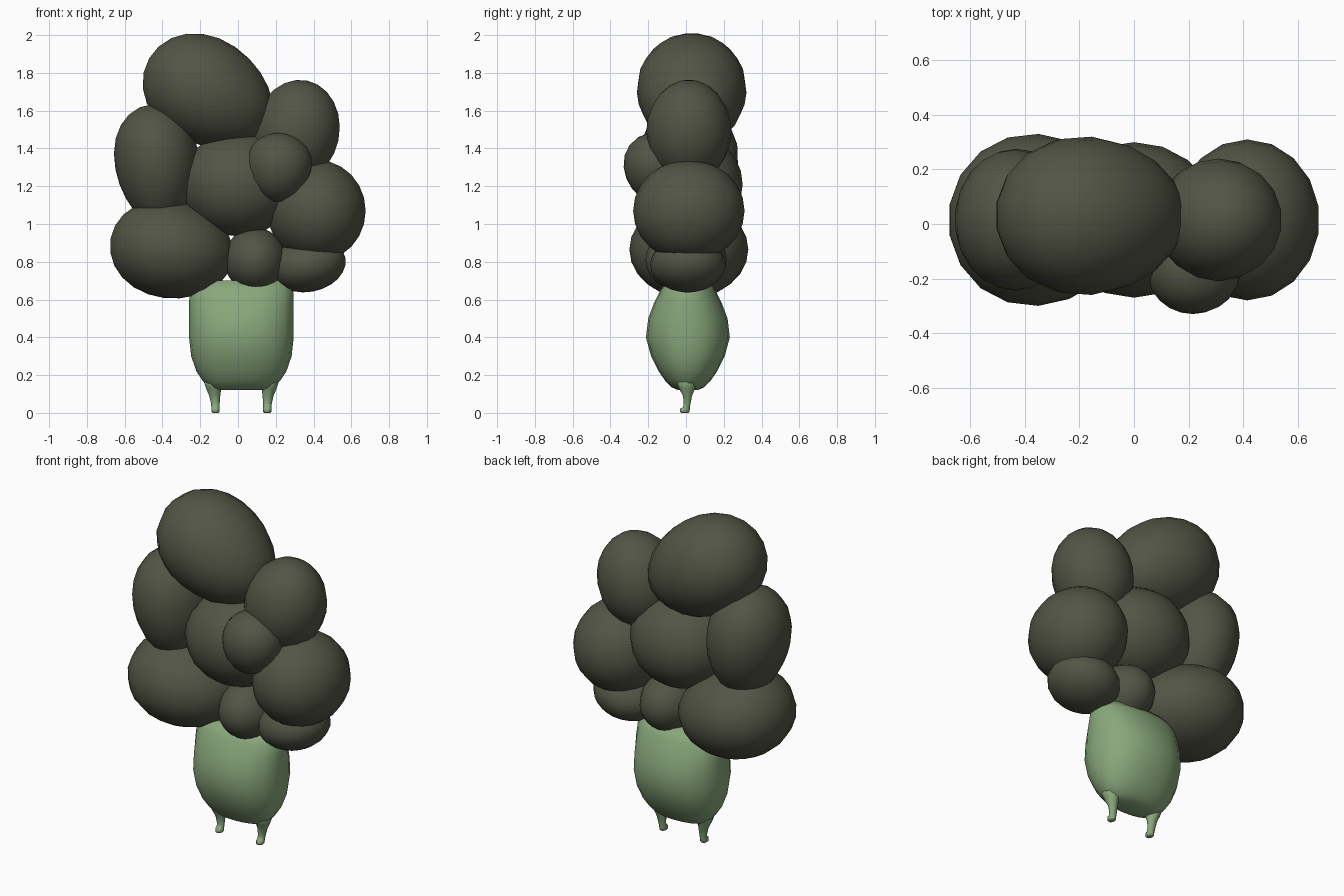
import bpy, bmesh, math
from mathutils import Matrix, Vector

if "Cube" in bpy.data.objects:
    bpy.data.objects.remove(bpy.data.objects["Cube"])


def material(name, color):
    m = bpy.data.materials.new(name)
    m.diffuse_color = (*color, 1)
    m.use_nodes = True
    m.node_tree.nodes["Principled BSDF"].inputs["Base Color"].default_value = m.diffuse_color
    return m


DARK = material("dark_olive", (0.085, 0.09, 0.06))
GREEN = material("leaf_green", (0.25, 0.39, 0.2))


def finish(bm, name, mat):
    bmesh.ops.recalc_face_normals(bm, faces=bm.faces)
    for f in bm.faces:
        f.smooth = True
    me = bpy.data.meshes.new(name)
    bm.to_mesh(me)
    bm.free()
    me.materials.append(mat)
    ob = bpy.data.objects.new(name, me)
    bpy.context.collection.objects.link(ob)
    return ob


def floret(name, center, radii, tilt=0, taper=0):
    """Egg: narrows along local x, tilted clockwise as seen from the front."""
    bm = bmesh.new()
    bmesh.ops.create_uvsphere(bm, u_segments=18, v_segments=12, radius=1)
    rot = Matrix.Rotation(math.radians(tilt), 3, 'Y')
    for v in bm.verts:
        k = 1 - taper * v.co.x
        p = Vector((v.co.x * radii[0], v.co.y * radii[1] * k, v.co.z * radii[2] * k))
        v.co = rot @ p + Vector(center)
    return finish(bm, name, DARK)


def loft(name, rings, mat, sides, power=2.0):
    """Rings of (x, y, z, half width, half depth) joined into a closed skin."""
    bm = bmesh.new()
    loops = []
    for x, y, z, rx, ry in rings:
        loop = []
        for i in range(sides):
            a = 2 * math.pi * i / sides
            c, s = math.cos(a), math.sin(a)
            loop.append(bm.verts.new((
                x + rx * math.copysign(abs(c) ** (2 / power), c),
                y + ry * math.copysign(abs(s) ** (2 / power), s), z)))
        loops.append(loop)
    for a, b in zip(loops, loops[1:]):
        for i in range(sides):
            j = (i + 1) % sides
            bm.faces.new((a[i], a[j], b[j], b[i]))
    bm.faces.new(loops[0])
    bm.faces.new(loops[-1])
    return finish(bm, name, mat)


# Leafy head: a cluster of overlapping florets
floret("floret_top", (-0.155, 0.03, 1.695), (0.37, 0.29, 0.28), 30, 0.1)
floret("floret_upper_left", (-0.43, 0.015, 1.31), (0.33, 0.26, 0.22), 85, 0.14)
floret("floret_lower_left", (-0.35, 0.015, 0.865), (0.335, 0.315, 0.26), 10, 0.06)
floret("floret_centre", (0.0, 0.015, 1.21), (0.31, 0.285, 0.275))
floret("floret_front_small", (0.215, -0.165, 1.3), (0.185, 0.165, 0.172), 100, 0.1)
floret("floret_upper_right", (0.31, 0.015, 1.49), (0.23, 0.225, 0.275), 12)
floret("floret_right", (0.415, 0.015, 1.07), (0.265, 0.295, 0.27))
floret("floret_lower_right", (0.37, 0.01, 0.785), (0.205, 0.2, 0.145), -10)
floret("floret_lower_centre", (0.09, 0.0, 0.81), (0.165, 0.215, 0.172))

# Stalk body
body = [(0.12, 0.13, 0.05), (0.135, 0.17, 0.085), (0.17, 0.205, 0.12),
        (0.22, 0.238, 0.155), (0.3, 0.266, 0.195), (0.4, 0.277, 0.222),
        (0.5, 0.277, 0.21), (0.58, 0.277, 0.18), (0.65, 0.274, 0.145),
        (0.7, 0.25, 0.11)]
ob = loft("stalk_body", [(0.018, 0.01, z, rx, ry) for z, rx, ry in body],
          GREEN, 20, 2.25)

# Two short legs with feet bent forward
for side, name in ((-1, "leg_left"), (1, "leg_right")):
    leg = [(0.155, 0.0, 0.2, 0.055, 0.07), (0.147, 0.005, 0.13, 0.04, 0.045),
           (0.141, 0.008, 0.09, 0.029, 0.025), (0.138, 0.006, 0.05, 0.023, 0.019),
           (0.137, 0.002, 0.03, 0.022, 0.019), (0.137, -0.006, 0.022, 0.022, 0.028),
           (0.137, -0.007, 0.006, 0.022, 0.027), (0.137, -0.006, 0.0, 0.016, 0.02)]
    loft(name, [(0.018 + side * x, y, z, rx, ry) for x, y, z, rx, ry in leg],
         GREEN, 10)
